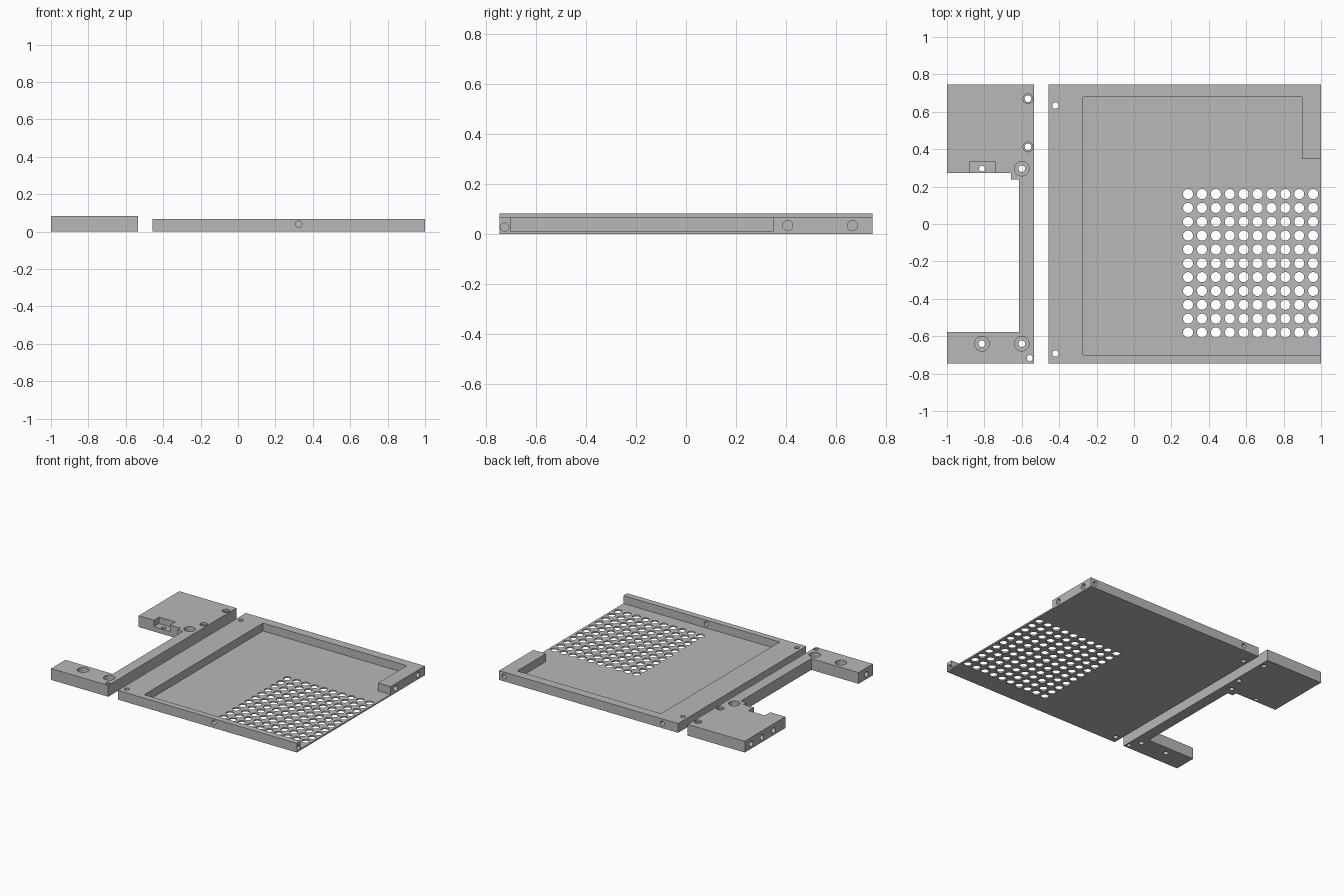
import bpy, bmesh, math
from mathutils import Matrix, Vector

if "Cube" in bpy.data.objects:
    bpy.data.objects.remove(bpy.data.objects["Cube"])

grey = bpy.data.materials.new("plain grey")
grey.diffuse_color = (0.48, 0.48, 0.48, 1)
grey.use_nodes = True
grey.node_tree.nodes["Principled BSDF"].inputs["Base Color"].default_value = grey.diffuse_color


def finish(name, bm):
    bmesh.ops.recalc_face_normals(bm, faces=bm.faces)
    mesh = bpy.data.meshes.new(name)
    bm.to_mesh(mesh)
    bm.free()
    mesh.materials.append(grey)
    ob = bpy.data.objects.new(name, mesh)
    bpy.context.collection.objects.link(ob)
    return ob


def add_prism(bm, outline, z0, z1):
    face = bm.faces.new([bm.verts.new((x, y, z0)) for x, y in outline])
    up = bmesh.ops.extrude_face_region(bm, geom=[face])
    bmesh.ops.translate(bm, vec=(0, 0, z1 - z0),
                        verts=[v for v in up["geom"] if isinstance(v, bmesh.types.BMVert)])


def add_bore(bm, a, b, r, sides=24):
    a, b = Vector(a), Vector(b)
    turn = (b - a).to_track_quat('Z', 'Y').to_matrix().to_4x4()
    bmesh.ops.create_cone(bm, cap_ends=True, segments=sides, radius1=r, radius2=r,
                          depth=(b - a).length,
                          matrix=Matrix.Translation((a + b) / 2) @ turn)


def cut(ob, bm):
    cutter = finish("cutter", bm)
    cutter.hide_render = True
    mod = ob.modifiers.new("cut", 'BOOLEAN')
    mod.operation, mod.solver, mod.object = 'DIFFERENCE', 'EXACT', cutter
    mod.use_self = True
    bpy.context.view_layer.objects.active = ob
    bpy.ops.object.modifier_apply(modifier=mod.name)
    bpy.data.objects.remove(cutter)


def smooth(ob):
    bpy.ops.object.select_all(action='DESELECT')
    ob.select_set(True)
    bpy.context.view_layer.objects.active = ob
    bpy.ops.object.shade_smooth_by_angle(angle=math.radians(30))


# Tray: plate with an open-sided pocket
TOP, FLOOR, Y = 0.068, 0.01, 0.745
bm = bmesh.new()
add_prism(bm, [(-0.457, -Y), (1, -Y), (1, Y), (-0.457, Y)], 0, TOP)
tray = finish("vented_tray", bm)
bm = bmesh.new()
add_prism(bm, [(-0.273, -0.70), (1.1, -0.70), (1.1, 0.347), (0.898, 0.347),
               (0.898, 0.68), (-0.273, 0.68)], FLOOR, 0.2)
cut(tray, bm)

# Vent grid and screw holes in the tray
bm = bmesh.new()
for i in range(10):
    for j in range(11):
        x, y = 0.289 + 0.0743 * i, 0.16 - 0.074 * j
        add_bore(bm, (x, y, -0.1), (x, y, FLOOR + 0.02), 0.027, 20)
for y in (0.633, -0.692):
    add_bore(bm, (-0.42, y, -0.1), (-0.42, y, 0.2), 0.017)
for y in (0.406, 0.664):
    add_bore(bm, (0.94, y, 0.034), (1.1, y, 0.034), 0.02)
add_bore(bm, (0.94, -0.724, 0.028), (1.1, -0.724, 0.028), 0.017)
add_bore(bm, (0.325, -0.9, 0.04), (0.325, -0.68, 0.04), 0.017)
for x in (-0.33, 0.96):
    add_bore(bm, (x, 0.70, 0.035), (x, 0.9, 0.035), 0.017)
cut(tray, bm)
smooth(tray)

# Bracket: two arms joined by a narrow spine
H = 0.083
bm = bmesh.new()
add_prism(bm, [(-1, Y), (-0.535, Y), (-0.535, -Y), (-1, -Y), (-1, -0.578),
               (-0.615, -0.578), (-0.615, 0.238), (-0.658, 0.238),
               (-0.658, 0.273), (-1, 0.273)], 0, H)
bracket = finish("side_bracket", bm)

# Recessed ledge in the large arm
bm = bmesh.new()
add_prism(bm, [(-0.877, 0.2), (-0.743, 0.2), (-0.743, 0.334), (-0.877, 0.334)], 0.035, 0.2)
cut(bracket, bm)

# Through holes, counterbores and side bores: (x, y, hole, counterbore, depth)
bm = bmesh.new()
wide = bmesh.new()
for x, y, r, big, deep in [(-0.567, 0.67, 0.018, 0.026, 0.015), (-0.567, 0.412, 0.018, 0.026, 0.015),
                           (-0.6, 0.296, 0.018, 0.039, 0.04), (-0.813, 0.296, 0.016, 0, 0),
                           (-0.813, -0.64, 0.018, 0.039, 0.04), (-0.6, -0.64, 0.018, 0.039, 0.04),
                           (-0.557, -0.717, 0.016, 0, 0)]:
    add_bore(bm, (x, y, -0.1), (x, y, 0.2), r)
    if big:
        add_bore(wide, (x, y, H - deep), (x, y, 0.2), big)
cut(bracket, wide)
cut(bracket, bm)
bm = bmesh.new()
for y in (0.67, 0.545, 0.41, -0.67):
    add_bore(bm, (-1.1, y, 0.036), (-0.9, y, 0.036), 0.02)
cut(bracket, bm)
smooth(bracket)
